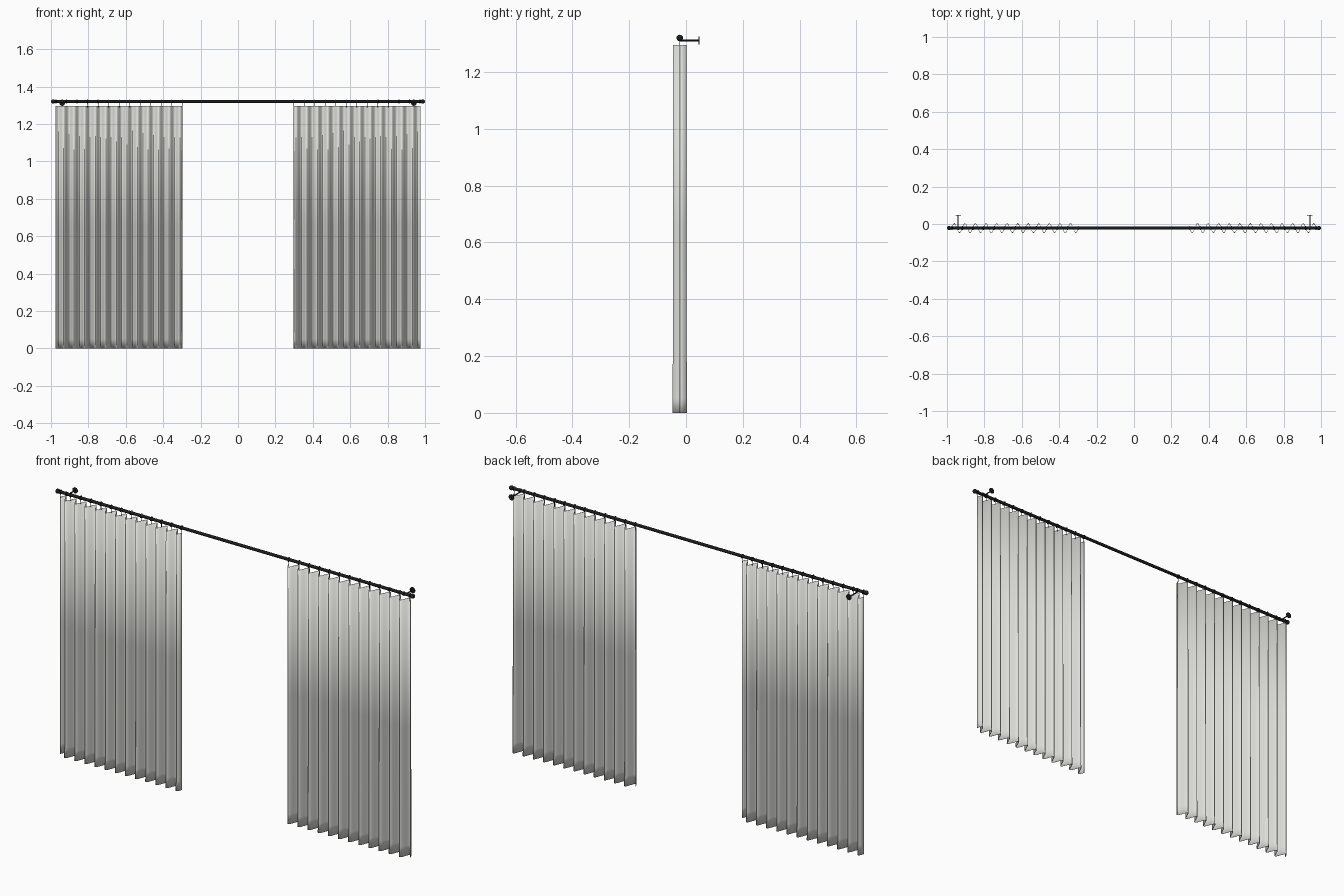
import bpy, bmesh, math
from mathutils import Matrix, Vector

if "Cube" in bpy.data.objects:
    bpy.data.objects.remove(bpy.data.objects["Cube"])

ROD_Y, ROD_Z = -0.022, 1.32
X_OUT, X_IN, WAVES, TOP = 0.975, 0.297, 12, 1.295
PERIOD = (X_OUT - X_IN) / WAVES


def material(name, rgb):
    m = bpy.data.materials.new(name)
    m.diffuse_color = (*rgb, 1)
    m.use_nodes = True
    m.node_tree.nodes["Principled BSDF"].inputs["Base Color"].default_value = m.diffuse_color
    return m


FABRIC = material("light_grey_fabric", (0.72, 0.72, 0.69))
METAL = material("black_metal", (0.012, 0.012, 0.014))


def finish(bm, name, mat):
    bmesh.ops.recalc_face_normals(bm, faces=bm.faces)
    me = bpy.data.meshes.new(name)
    bm.to_mesh(me)
    bm.free()
    me.materials.append(mat)
    ob = bpy.data.objects.new(name, me)
    bpy.context.collection.objects.link(ob)
    bpy.ops.object.select_all(action='DESELECT')
    ob.select_set(True)
    bpy.context.view_layer.objects.active = ob
    bpy.ops.object.shade_smooth_by_angle(angle=math.radians(40))
    return ob


def cylinder(bm, a, b, r, seg=16):
    a, b = Vector(a), Vector(b)
    d = b - a
    rot = Vector((0, 0, 1)).rotation_difference(d).to_matrix().to_4x4()
    bmesh.ops.create_cone(bm, cap_ends=True, segments=seg, radius1=r, radius2=r,
                          depth=d.length, matrix=Matrix.Translation((a + b) / 2) @ rot)


def ring(bm, x, major, minor, n=20, k=8):
    # torus around the rod axis
    v = []
    for i in range(n):
        t = 2 * math.pi * i / n
        for j in range(k):
            u = 2 * math.pi * j / k
            r = major + minor * math.cos(u)
            v.append(bm.verts.new((x + minor * math.sin(u), ROD_Y + r * math.cos(t),
                                   ROD_Z + r * math.sin(t))))
    for i in range(n):
        for j in range(k):
            i2, j2 = (i + 1) % n, (j + 1) % k
            bm.faces.new((v[i*k+j], v[i2*k+j], v[i2*k+j2], v[i*k+j2]))


# Rod with end finials
bm = bmesh.new()
cylinder(bm, (-0.985, ROD_Y, ROD_Z), (0.985, ROD_Y, ROD_Z), 0.0075)
for s in (-1, 1):
    bmesh.ops.create_uvsphere(bm, u_segments=16, v_segments=10, radius=0.0115,
                              matrix=Matrix.Translation((s * 0.9885, ROD_Y, ROD_Z)))
finish(bm, "curtain_rod", METAL)

for s, side in ((-1, "left"), (1, "right")):
    # Wall bracket: round plate, arm and rod collar
    bm = bmesh.new()
    x = s * 0.94
    cylinder(bm, (x, 0.0445, 1.311), (x, 0.048, 1.311), 0.0145, 24)
    cylinder(bm, (x, ROD_Y, 1.311), (x, 0.045, 1.311), 0.003, 10)
    cylinder(bm, (x - 0.004, ROD_Y, ROD_Z), (x + 0.004, ROD_Y, ROD_Z), 0.0095)
    finish(bm, side + "_bracket", METAL)

    # Rings with small hooks
    bm = bmesh.new()
    for i in range(WAVES + 1):
        x = s * (X_OUT - 0.002 - i * (PERIOD - 0.0003))
        ring(bm, x, 0.0095, 0.0017)
        cylinder(bm, (x, ROD_Y, TOP - 0.006), (x, ROD_Y, ROD_Z - 0.009), 0.0013, 6)
    finish(bm, side + "_rings", METAL)

    # Pleated panel, flaring slightly at the hem
    bm = bmesh.new()
    rows = []
    for z, amp in ((0, 0.0255), (0.05, 0.0240), (0.65, 0.0235), (TOP, 0.0230)):
        row = []
        for i in range(WAVES * 12 + 1):
            u = i / 12
            row.append(bm.verts.new((s * (X_OUT - u * PERIOD),
                                     ROD_Y + amp * math.sin(2 * math.pi * u), z)))
        rows.append(row)
    for a, b in zip(rows, rows[1:]):
        for i in range(len(a) - 1):
            bm.faces.new((a[i], a[i+1], b[i+1], b[i]))
    ob = finish(bm, side + "_curtain", FABRIC)
    m = ob.modifiers.new("cloth_thickness", 'SOLIDIFY')
    m.thickness = 0.0015
    m.offset = 0
